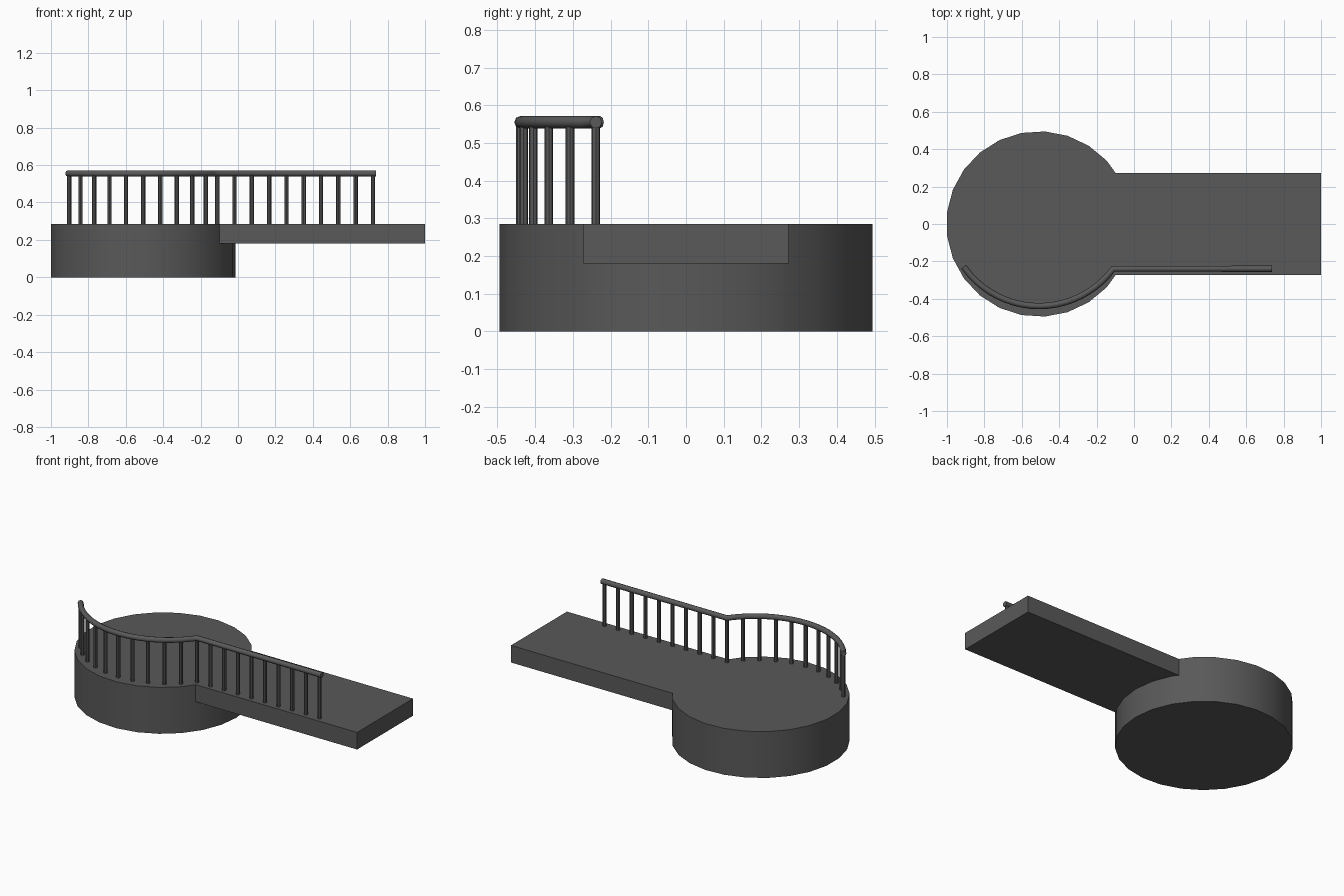
import bpy, bmesh
from math import sin, cos, tau, radians

if "Cube" in bpy.data.objects:
    bpy.data.objects.remove(bpy.data.objects["Cube"])

CX, R, N = -0.508, 0.4957, 25        # round platform
TOP, LOW, HALF = 0.285, 0.18, 0.272  # deck top, walkway underside, walkway half width

mat = bpy.data.materials.new("dark_grey")
mat.diffuse_color = (0.1, 0.1, 0.1, 1)
mat.use_nodes = True
mat.node_tree.nodes["Principled BSDF"].inputs["Base Color"].default_value = mat.diffuse_color


def finish(bm, name):
    me = bpy.data.meshes.new(name)
    bm.to_mesh(me)
    bm.free()
    ob = bpy.data.objects.new(name, me)
    bpy.context.collection.objects.link(ob)
    me.materials.append(mat)
    bpy.ops.object.select_all(action='DESELECT')
    bpy.context.view_layer.objects.active = ob
    ob.select_set(True)
    bpy.ops.object.shade_smooth_by_angle(angle=radians(30))
    return ob


# Deck: round platform merged with the straight walkway
def rim(k):
    return (CX + R * cos(tau * k / N), R * sin(tau * k / N))


a, b = rim(2), rim(3)
t = (HALF - a[1]) / (b[1] - a[1])
jx = a[0] + t * (b[0] - a[0])        # where the walkway meets the rim
outer = [(jx, HALF)] + [rim(k) for k in range(3, N - 2)] + [(jx, -HALF)]
inner = [(jx, -HALF)] + [rim(k) for k in range(-2, 3)] + [(jx, HALF)]
end = [(1, -HALF), (1, HALF)]

bm = bmesh.new()


def face(pts):
    bm.faces.new([bm.verts.new(p) for p in pts])


def wall(path, z0, z1):
    for p, q in zip(path, path[1:]):
        face([(*p, z0), (*q, z0), (*q, z1), (*p, z1)])


wall(outer, 0, TOP)
wall(inner, 0, LOW)
wall([outer[-1]] + end + [outer[0]], LOW, TOP)
face([(*p, TOP) for p in outer + end])
face([(*p, 0) for p in reversed(outer + inner[1:-1])])
face([(*p, LOW) for p in inner[::-1] + end])
bmesh.ops.remove_doubles(bm, verts=bm.verts[:], dist=1e-5)
finish(bm, "deck")

# Railing path: arc along the platform, then straight along the walkway
AX, AY, AR, STEP = -0.507, 0.0537, 0.4926, radians(10.7)


def arc(k):
    return (AX + AR * sin(STEP * k), AY - AR * cos(STEP * k))


corner = arc(5)
posts = [arc(k) for k in range(-5, 6)]
posts += [(corner[0] + 0.0925 * i, corner[1]) for i in range(1, 10)]

# Balusters
bm = bmesh.new()
for x, y in posts:
    made = bmesh.ops.create_cone(bm, cap_ends=True, segments=8, radius1=0.0115,
                                 radius2=0.0115, depth=0.27)
    bmesh.ops.translate(bm, verts=made["verts"], vec=(x, y, TOP + 0.135))
finish(bm, "balusters")

# Handrail
path = [arc(-5.15)] + [arc(k / 2) for k in range(-9, 11)] + [(0.739, corner[1])]
cu = bpy.data.curves.new("handrail", 'CURVE')
cu.dimensions = '3D'
cu.bevel_depth = 0.0165
cu.bevel_resolution = 2
cu.use_fill_caps = True
sp = cu.splines.new('POLY')
sp.points.add(len(path) - 1)
for pt, (x, y) in zip(sp.points, path):
    pt.co = (x, y, 0.555, 1)
cu.materials.append(mat)
bpy.context.collection.objects.link(bpy.data.objects.new("handrail", cu))
